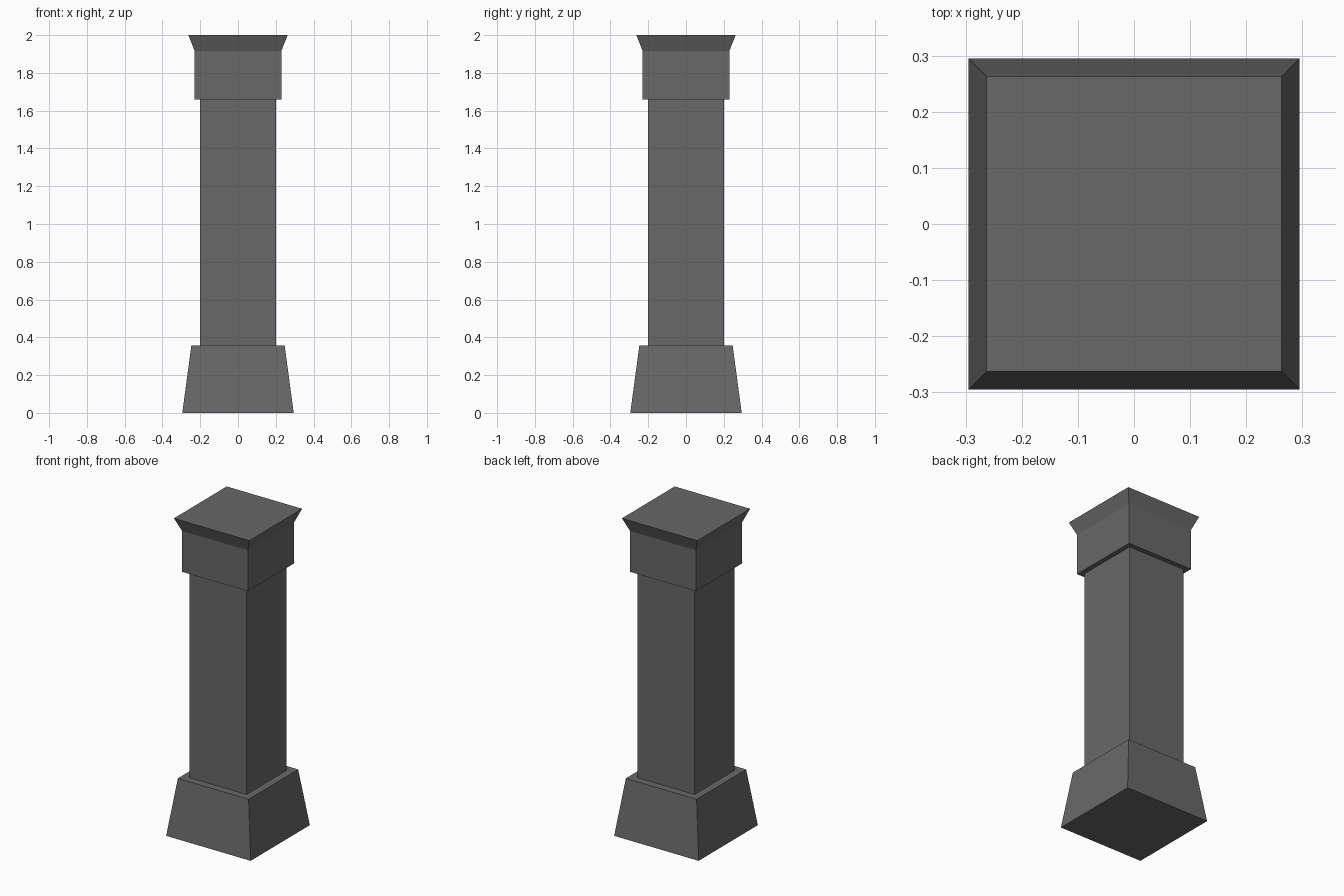
import bpy
import bmesh

if "Cube" in bpy.data.objects:
    bpy.data.objects.remove(bpy.data.objects["Cube"])

stone = bpy.data.materials.new("dark_grey_stone")
stone.diffuse_color = (0.14, 0.14, 0.14, 1.0)
stone.use_nodes = True
stone.node_tree.nodes["Principled BSDF"].inputs["Base Color"].default_value = stone.diffuse_color


def square_part(name, sections):
    """Closed square solid lofted through (half_width, z) sections."""
    bm = bmesh.new()
    rings = [[bm.verts.new((sx * h, sy * h, z))
              for sx, sy in ((-1, -1), (1, -1), (1, 1), (-1, 1))]
             for h, z in sections]
    bm.faces.new(rings[0][::-1])
    bm.faces.new(rings[-1])
    for low, high in zip(rings, rings[1:]):
        for i in range(4):
            j = (i + 1) % 4
            bm.faces.new((low[i], low[j], high[j], high[i]))
    mesh = bpy.data.meshes.new(name)
    bm.to_mesh(mesh)
    bm.free()
    mesh.materials.append(stone)
    obj = bpy.data.objects.new(name, mesh)
    bpy.context.collection.objects.link(obj)
    return obj


# Tapered foot
square_part("base", [(0.295, 0.0), (0.247, 0.357)])
# Straight shaft
square_part("shaft", [(0.2, 0.357), (0.2, 1.659)])
# Block with a flared rim on top
square_part("capital", [(0.23, 1.659), (0.23, 1.917), (0.263, 2.0)])
